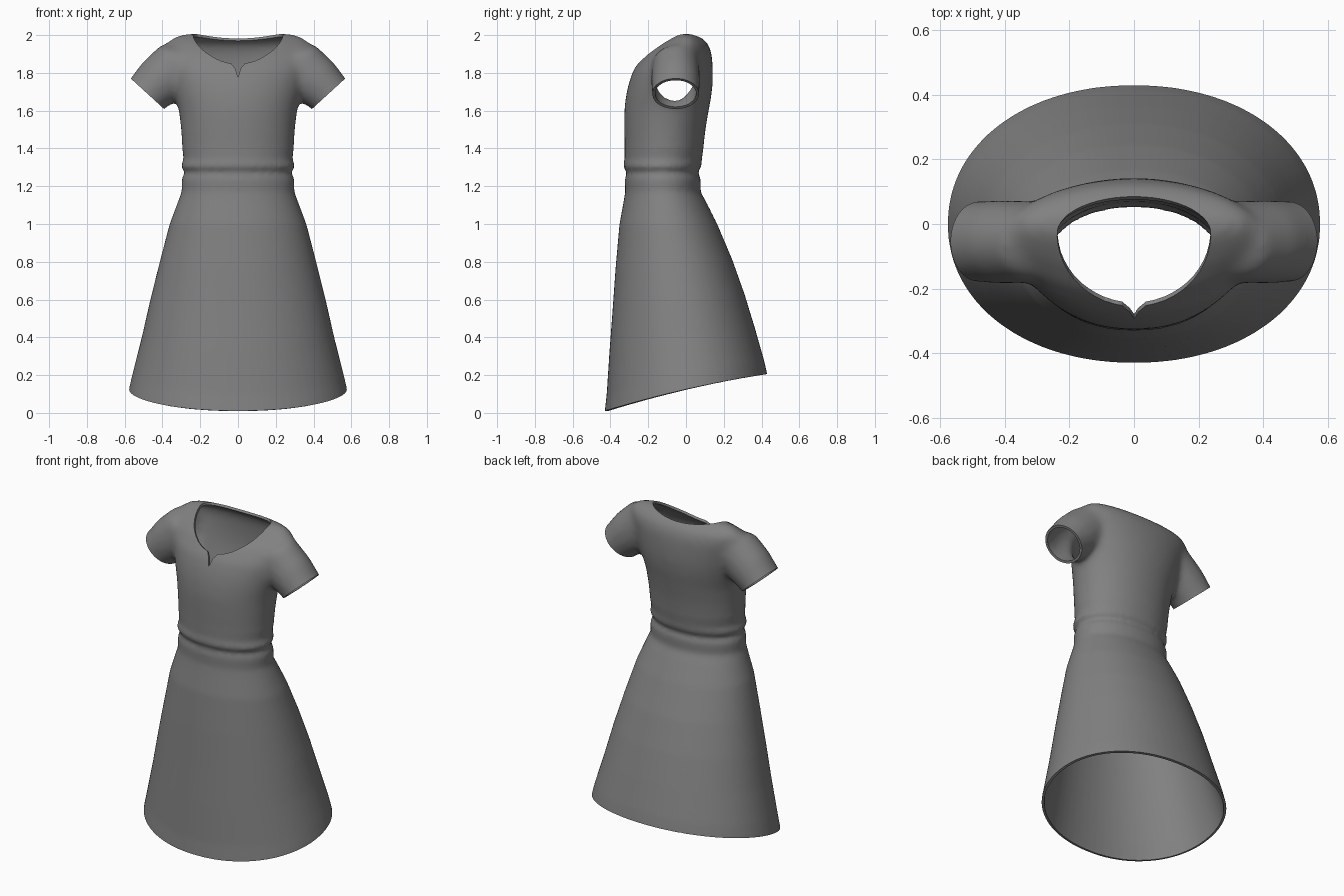
import bpy, bmesh, math
from mathutils import Vector

if "Cube" in bpy.data.objects:
    bpy.data.objects.remove(bpy.data.objects["Cube"])

fabric = bpy.data.materials.new("grey_fabric")
fabric.diffuse_color = (0.22, 0.22, 0.22, 1)
fabric.use_nodes = True
fabric.node_tree.nodes["Principled BSDF"].inputs["Base Color"].default_value = fabric.diffuse_color


def hem(y):
    """Height of the sloping hem."""
    return 0.125 + 0.227 * y - 0.09 * y * y


def ring(half, front, back, z, power=2.1, n=64):
    """Flat oval between y=front and y=back."""
    pts, mid, ry = [], (front + back) / 2, (back - front) / 2
    for i in range(n):
        a = math.tau * i / n
        c, s = math.cos(a), math.sin(a)
        x = half * math.copysign(abs(c) ** (2 / power), c)
        y = mid + ry * math.copysign(abs(s) ** (2 / power), s)
        pts.append(Vector((x, y, z)))
    return pts


def loft(bm, rings):
    """Closed skin through a list of equal rings."""
    rows = [[bm.verts.new(p) for p in r] for r in rings]
    n = len(rows[0])
    for a, b in zip(rows, rows[1:]):
        for i in range(n):
            bm.faces.new((a[i], a[(i + 1) % n], b[(i + 1) % n], b[i]))
    bm.faces.new(rows[0][::-1])
    bm.faces.new(rows[-1])


def make(name, bm, slot=0):
    bmesh.ops.recalc_face_normals(bm, faces=bm.faces)
    for f in bm.faces:
        f.material_index = slot
    me = bpy.data.meshes.new(name)
    bm.to_mesh(me)
    bm.free()
    me.materials.append(fabric)
    me.materials.append(fabric)
    ob = bpy.data.objects.new(name, me)
    bpy.context.collection.objects.link(ob)
    return ob


def apply(ob, mod):
    bpy.context.view_layer.objects.active = ob
    bpy.ops.object.modifier_apply(modifier=mod.name)


# Skirt, waistband and bodice: height, half width, front y, back y
sections = [
    (0.05, 0.585, -0.435, 0.44), (0.125, 0.577, -0.43, 0.43),
    (0.20, 0.56, -0.42, 0.415), (0.4, 0.51, -0.405, 0.365),
    (0.6, 0.465, -0.388, 0.31), (0.8, 0.415, -0.372, 0.245),
    (1.0, 0.362, -0.352, 0.165), (1.12, 0.317, -0.33, 0.105),
    (1.17, 0.298, -0.322, 0.077), (1.24, 0.298, -0.323, 0.078),
    (1.272, 0.28, -0.312, 0.062), (1.305, 0.302, -0.333, 0.082),
    (1.345, 0.288, -0.325, 0.084), (1.4, 0.295, -0.325, 0.092),
    (1.5, 0.302, -0.327, 0.103), (1.6, 0.313, -0.327, 0.12),
    (1.68, 0.335, -0.318, 0.135), (1.75, 0.355, -0.302, 0.142),
    (1.82, 0.375, -0.277, 0.142), (1.9, 0.39, -0.215, 0.137),
    (1.955, 0.385, -0.145, 0.118), (1.99, 0.34, -0.085, 0.078),
    (2.008, 0.28, -0.045, 0.04)]
rings = []
for z, half, front, back in sections:
    r = ring(half, front, back, z)
    w = max(0, min(1, (1.0 - z) / 0.875))
    for p in r:
        p.z += (hem(p.y) - 0.125) * w
    rings.append(r)
bm = bmesh.new()
loft(bm, rings)

# Sleeves: centre x, centre z, radius across, radius in y
axis = Vector((0.675, 0, -0.738))
side = Vector((0.738, 0, 0.675))
cuffs = [(0.22, 1.87, 0.10, 0.10), (0.30, 1.85, 0.147, 0.125),
         (0.40, 1.765, 0.141, 0.13), (0.48, 1.69, 0.121, 0.126),
         (0.521, 1.646, 0.119, 0.126)]
for sx in (1, -1):
    tube = []
    for cx, cz, r, ry in cuffs:
        row = []
        for i in range(32):
            a = math.tau * i / 32
            p = Vector((cx, -0.055, cz)) + side * r * math.cos(a)
            p.y += ry * math.sin(a)
            p.x *= sx
            row.append(p)
        tube.append(row)
    loft(bm, tube)
dress = make("dress", bm)

# Blend the sleeves into the bodice
mod = dress.modifiers.new("blend", 'REMESH')
mod.mode = 'VOXEL'
mod.voxel_size = 0.014
apply(dress, mod)
bm = bmesh.new()
bm.from_mesh(dress.data)
upper = [v for v in bm.verts if v.co.z > 1.42]
for i in range(14):
    bmesh.ops.smooth_vert(bm, verts=upper if i > 1 else bm.verts, factor=0.5,
                          use_axis_x=True, use_axis_y=True, use_axis_z=True)
for f in bm.faces:
    f.material_index = 0
bm.to_mesh(dress.data)
bm.free()
dress.data.materials.clear()
for _ in range(2):
    dress.data.materials.append(fabric)

# Neck opening cutter: egg shape with a small notch at the front
outline = [Vector((0, -0.293, 0)), Vector((0.014, -0.272, 0))]
for i in range(25):
    a = math.radians(-81 + 171 * i / 24)
    c, s = max(0.0, math.cos(a)), math.sin(a)
    outline.append(Vector((0.238 * c, -0.03 + (0.225 if s < 0 else 0.115) * s, 0)))
outline += [Vector((-p.x, p.y, 0)) for p in outline[-2:0:-1]]
bm = bmesh.new()
loft(bm, [[p + Vector((0, 0, z)) for p in outline] for z in (1.69, 2.3)])
cutters = [make("neck_cutter", bm, 1)]

# Hem cutter
edge = [Vector((0, y / 20, hem(y / 20))) for y in range(-12, 13)]
edge += [Vector((0, 0.6, -0.6)), Vector((0, -0.6, -0.6))]
bm = bmesh.new()
loft(bm, [[p + Vector((x, 0, 0)) for p in edge] for x in (-0.9, 0.9)])
cutters.append(make("hem_cutter", bm, 1))

# Sleeve end cutters
for sx in (1, -1):
    rows = []
    for d in (0, 0.2):
        row = []
        for u, y in ((-1, -1), (1, -1), (1, 1), (-1, 1)):
            p = Vector((0.48, -0.055, 1.69)) + axis * d + side * 0.15 * u
            row.append(Vector((p.x * sx, p.y + 0.25 * y, p.z)))
        rows.append(row)
    bm = bmesh.new()
    loft(bm, rows)
    cutters.append(make("sleeve_cutter", bm, 1))

for c in cutters:
    c.hide_render = True
    mod = dress.modifiers.new("cut", 'BOOLEAN')
    mod.operation = 'DIFFERENCE'
    mod.solver = 'EXACT'
    mod.object = c
    apply(dress, mod)
    bpy.data.objects.remove(c)

# Open the neck, hem and sleeves, leaving only the cloth
bm = bmesh.new()
bm.from_mesh(dress.data)
bmesh.ops.delete(bm, geom=[f for f in bm.faces if f.material_index == 1], context='FACES')
bmesh.ops.remove_doubles(bm, verts=bm.verts, dist=0.0015)
bm.to_mesh(dress.data)
bm.free()
dress.data.materials.pop(index=1)

# Cloth thickness
mod = dress.modifiers.new("thickness", 'SOLIDIFY')
mod.thickness = 0.015
mod.offset = -1
apply(dress, mod)
bpy.ops.object.select_all(action='DESELECT')
dress.select_set(True)
bpy.ops.object.shade_smooth_by_angle(angle=math.radians(45))
